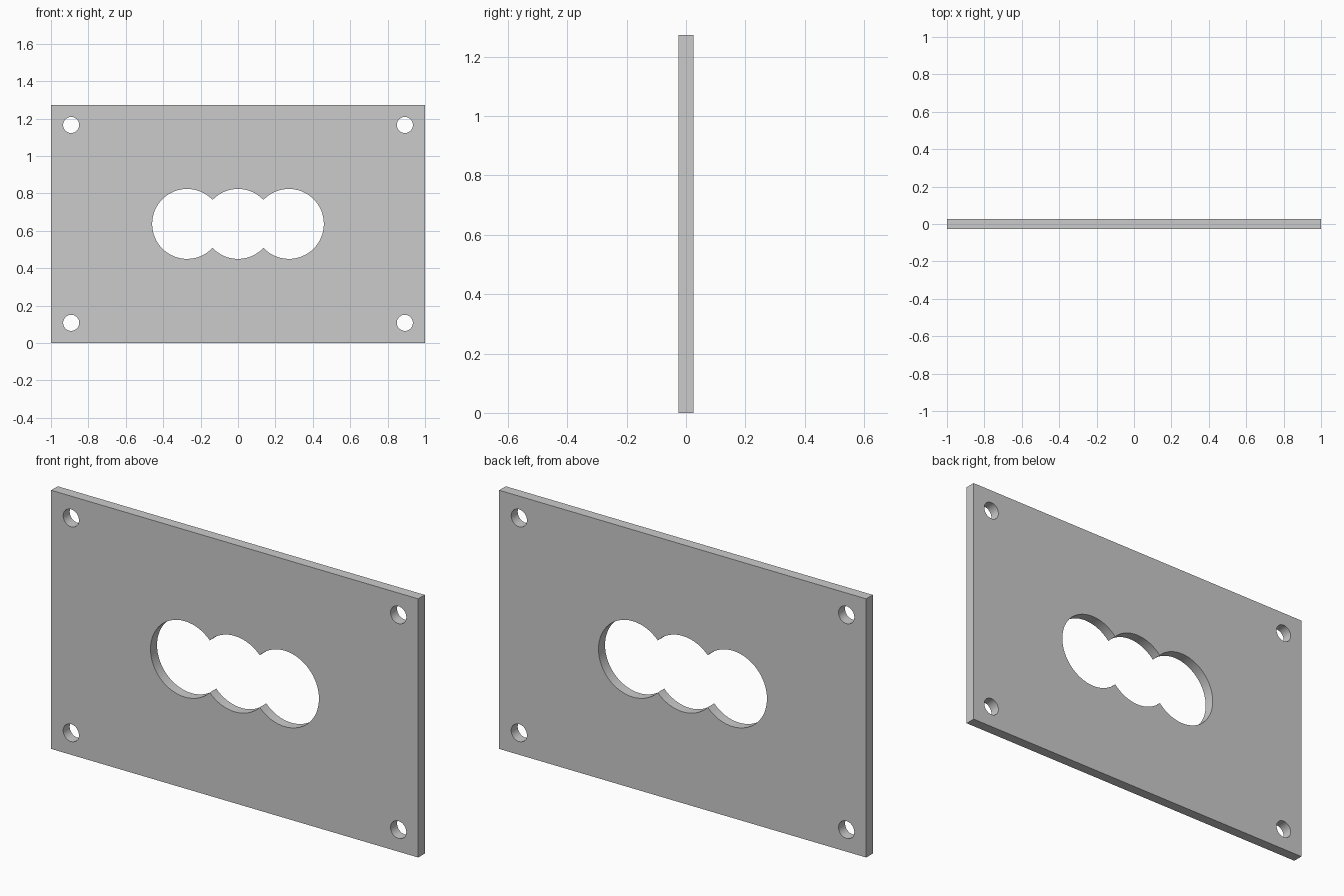
import bpy, bmesh
from math import pi, cos, sin, acos

if "Cube" in bpy.data.objects:
    bpy.data.objects.remove(bpy.data.objects["Cube"])

W, H, T = 1.0, 1.274, 0.051      # half width, height, thickness
R, D = 0.187, 0.272              # big hole radius and spacing
r, M = 0.043, 0.108              # corner hole radius and inset


def arc(cx, cy, rad, a0, a1, n):
    # end point left out so that arcs can be chained
    return [(cx + rad * cos(a0 + (a1 - a0) * i / n),
             cy + rad * sin(a0 + (a1 - a0) * i / n)) for i in range(n)]


# Outer rectangle
loops = [[(-W, 0), (W, 0), (W, H), (-W, H)]]

# Central opening: three overlapping circles
a, zc = acos(D / 2 / R), H / 2
loops.append(arc(D, zc, R, a - pi, pi - a, 48)
             + arc(0, zc, R, a, pi - a, 20)
             + arc(-D, zc, R, a, 2 * pi - a, 48)
             + arc(0, zc, R, pi + a, 2 * pi - a, 20))

# Corner screw holes
for sx in (-1, 1):
    for z in (M, H - M):
        loops.append(arc(sx * (W - M), z, r, 0, 2 * pi, 40))

# Filled, extruded profile
curve = bpy.data.curves.new("panel_profile", 'CURVE')
curve.dimensions = '2D'
curve.fill_mode = 'BOTH'
curve.extrude = T / 2
for pts in loops:
    s = curve.splines.new('POLY')
    s.points.add(len(pts) - 1)
    for p, (x, y) in zip(s.points, pts):
        p.co = (x, y, 0, 1)
    s.use_cyclic_u = True

panel = bpy.data.objects.new("mounting_panel", curve)
bpy.context.collection.objects.link(panel)
panel.rotation_euler = (pi / 2, 0, 0)
bpy.context.view_layer.objects.active = panel
panel.select_set(True)
bpy.ops.object.convert(target='MESH')
panel = bpy.context.object
bpy.ops.object.transform_apply(location=False, rotation=True, scale=False)

# Weld caps to walls
bm = bmesh.new()
bm.from_mesh(panel.data)
bmesh.ops.remove_doubles(bm, verts=bm.verts, dist=0.0001)
bmesh.ops.recalc_face_normals(bm, faces=bm.faces)
bm.to_mesh(panel.data)
bm.free()
bpy.ops.object.shade_smooth_by_angle()
